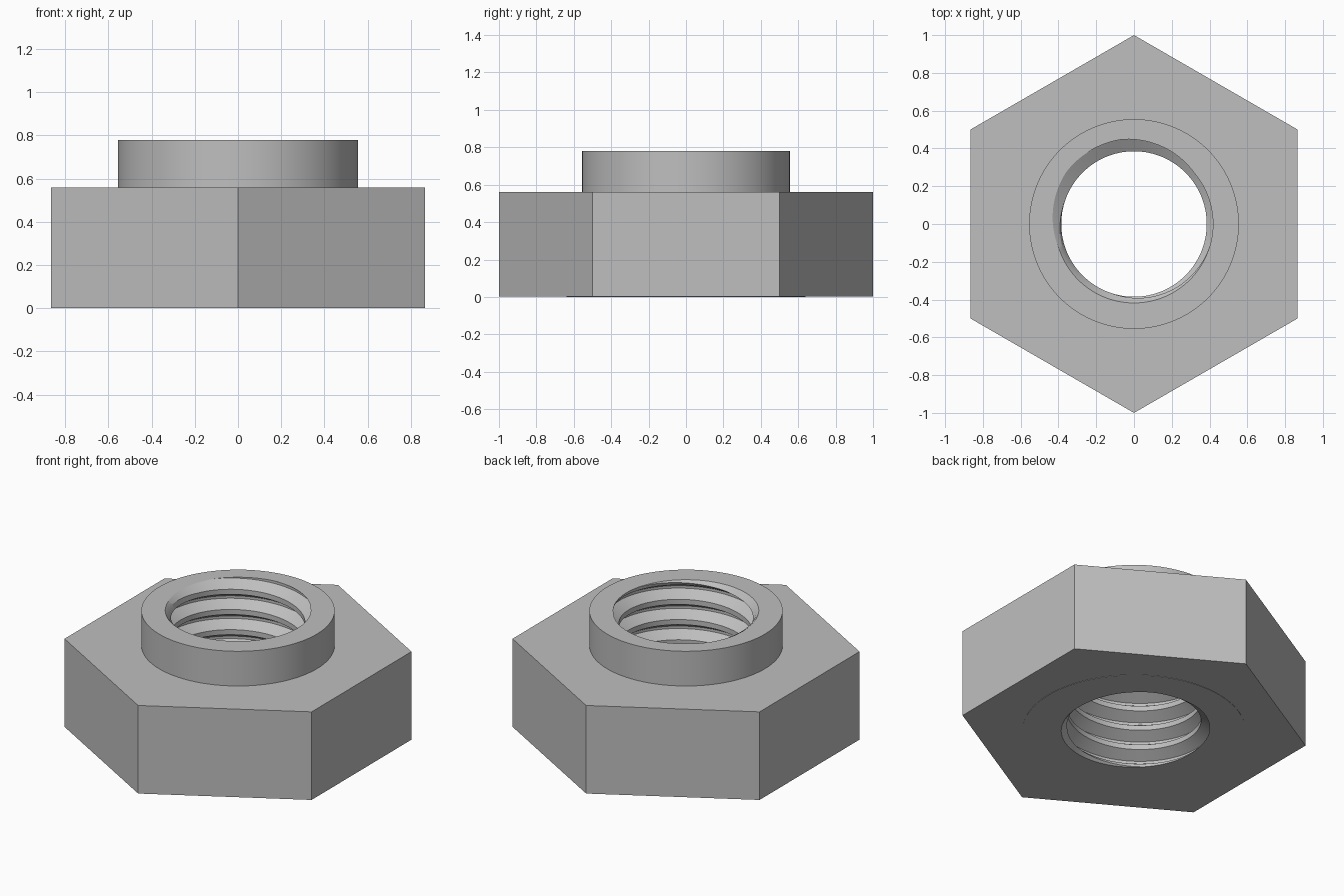
import bpy, bmesh, math

cube = bpy.data.objects.get("Cube")
if cube:
    bpy.data.objects.remove(cube, do_unlink=True)

SIDES = 120                      # segments around the axis
TOP, SHOULDER = 0.78, 0.56       # collar top, hexagon top
FLAT = math.sqrt(3) / 2          # axis to hexagon flat
COLLAR_R, SEAT_R = 0.555, 0.64
MINOR, MAJOR, MOUTH = 0.385, 0.452, 0.418
PITCH = 0.128
PHASE = TOP / PITCH - 1 / 3      # where the thread runs out at the rim

steel = bpy.data.materials.new("plain_steel_grey")
steel.use_nodes = True
grey = (0.52, 0.52, 0.52, 1)
steel.diffuse_color = grey
steel.node_tree.nodes["Principled BSDF"].inputs["Base Color"].default_value = grey


def bore_radius(angle, z):
    """Sixty degree thread groove with a countersink at each mouth."""
    u = z / PITCH - angle / math.tau - PHASE
    d = abs(u - round(u))
    t = min(max((d - 1 / 16) / (3 / 8 - 1 / 16), 0), 1)
    thread = MAJOR + (MINOR - MAJOR) * t
    return max(thread, MOUTH - min(z, TOP - z))


def hex_radius(angle):
    sector = math.pi / 3
    return FLAT / math.cos((angle + sector / 2) % sector - sector / 2)


def bore_profile(angle):
    points = []
    for turn in range(-2, int(TOP / PITCH) + 3):
        for f in (-3 / 8, -0.22, -1 / 16, 1 / 16, 0.22, 3 / 8):
            z = (turn + f + PHASE % 1 + angle / math.tau) * PITCH
            z = min(max(z, 0), TOP)
            points.append((bore_radius(angle, z), z))
    return points


def collar_profile(angle):
    return [(bore_radius(angle, TOP), TOP), (COLLAR_R, TOP), (COLLAR_R, SHOULDER)]


def hexagon_profile(angle):
    r = hex_radius(angle)
    return [(COLLAR_R, SHOULDER), (r, SHOULDER), (r, 0.002),
            (SEAT_R, 0.002), (SEAT_R, 0), (bore_radius(angle, 0), 0)]


def sweep(name, profile):
    """Sweep an angle-dependent profile around the vertical axis."""
    bm = bmesh.new()
    columns = []
    for j in range(SIDES + 1):
        a = math.tau * j / SIDES
        columns.append([bm.verts.new((r * math.cos(a), r * math.sin(a), z))
                        for r, z in profile(a)])
    for left, right in zip(columns, columns[1:]):
        for i in range(len(left) - 1):
            bm.faces.new((left[i], left[i + 1], right[i + 1], right[i]))
    bmesh.ops.remove_doubles(bm, verts=bm.verts, dist=0.00005)
    mesh = bpy.data.meshes.new(name)
    bm.to_mesh(mesh)
    bm.free()
    mesh.materials.append(steel)
    obj = bpy.data.objects.new(name, mesh)
    bpy.context.collection.objects.link(obj)
    bpy.ops.object.select_all(action='DESELECT')
    obj.select_set(True)
    bpy.context.view_layer.objects.active = obj
    bpy.ops.object.shade_smooth_by_angle(angle=math.radians(25))


# Hexagonal body, raised collar and threaded hole
sweep("hexagon_body", hexagon_profile)
sweep("raised_collar", collar_profile)
sweep("threaded_bore", bore_profile)
